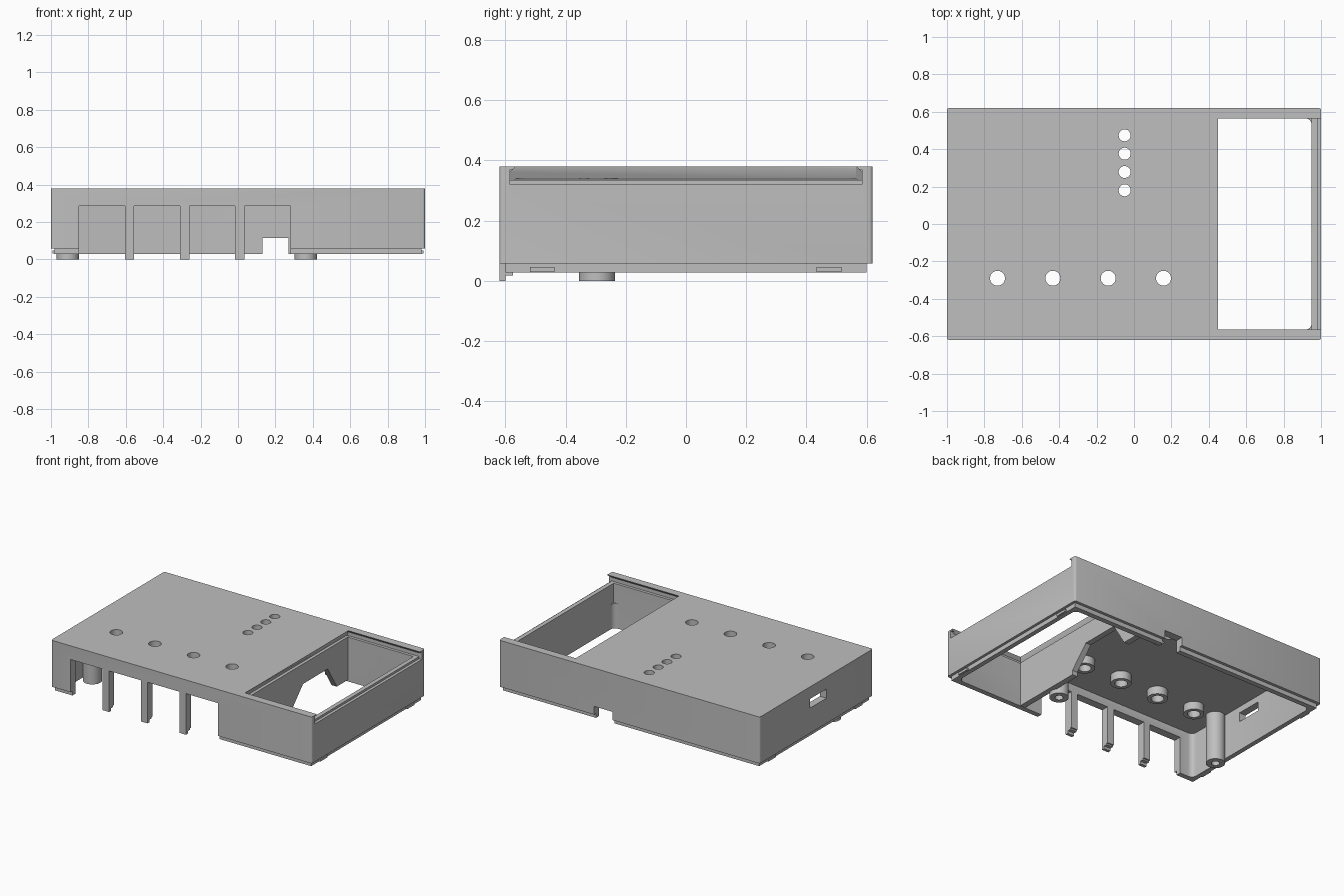
import bpy, bmesh, math
from mathutils import Vector

if "Cube" in bpy.data.objects:
    bpy.data.objects.remove(bpy.data.objects["Cube"], do_unlink=True)

grey = bpy.data.materials.new("plain grey")
grey.use_nodes = True
grey.diffuse_color = (0.52, 0.52, 0.52, 1)
grey.node_tree.nodes["Principled BSDF"].inputs["Base Color"].default_value = grey.diffuse_color


def finish(name, bm):
    bmesh.ops.recalc_face_normals(bm, faces=bm.faces)
    mesh = bpy.data.meshes.new(name)
    bm.to_mesh(mesh)
    bm.free()
    mesh.materials.append(grey)
    ob = bpy.data.objects.new(name, mesh)
    bpy.context.collection.objects.link(ob)
    return ob


def box(name, x, y, z, round_edges=0, segments=4):
    bm = bmesh.new()
    bmesh.ops.create_cube(bm, size=1)
    for v in bm.verts:
        v.co = Vector([(r[0] + r[1]) / 2 + c * (r[1] - r[0]) for r, c in zip((x, y, z), v.co)])
    if round_edges:
        upright = [e for e in bm.edges if abs(e.verts[0].co.z - e.verts[1].co.z) > 1e-4]
        bmesh.ops.bevel(bm, geom=upright, offset=round_edges, segments=segments,
                        profile=0.5, affect='EDGES')
    return finish(name, bm)


def cylinder(name, x, y, z, radius, sides=32):
    bm = bmesh.new()
    bmesh.ops.create_cone(bm, cap_ends=True, segments=sides, radius1=radius,
                          radius2=radius, depth=z[1] - z[0])
    bmesh.ops.translate(bm, verts=bm.verts, vec=(x, y, (z[0] + z[1]) / 2))
    return finish(name, bm)


def prism(name, outline, x):
    """Extrude a (y, z) outline along x."""
    bm = bmesh.new()
    face = bm.faces.new([bm.verts.new((x[0], y, z)) for y, z in outline])
    new = bmesh.ops.extrude_face_region(bm, geom=[face])["geom"]
    bmesh.ops.translate(bm, verts=[g for g in new if isinstance(g, bmesh.types.BMVert)],
                        vec=(x[1] - x[0], 0, 0))
    return finish(name, bm)


def combine(target, tool, operation='DIFFERENCE'):
    mod = target.modifiers.new("combine", 'BOOLEAN')
    mod.operation, mod.object, mod.solver = operation, tool, 'EXACT'
    bpy.context.view_layer.objects.active = target
    bpy.ops.object.modifier_apply(modifier=mod.name)
    bpy.data.objects.remove(tool, do_unlink=True)


def smooth(ob):
    bpy.ops.object.select_all(action='DESELECT')
    ob.select_set(True)
    bpy.context.view_layer.objects.active = ob
    bpy.ops.object.shade_smooth_by_angle(angle=math.radians(30))


# Hollow shell with a recessed rim underneath
shell = box("shell", (-1, 1), (-.62, .62), (.058, .38), .012, 3)
combine(shell, box("rim", (-.982, .982), (-.6, .6), (.028, .1)), 'UNION')
combine(shell, box("cavity", (-.95, .95), (-.565, .565), (-.1, .34), .035))

# Window with a dovetail slide-in groove open at the +x end
combine(shell, box("window", (.45, .95), (-.565, .565), (.2, .5), .0))
groove = prism("groove", [(-.585, .335), (.585, .335), (.585, .36), (.555, .39), (-.555, .39), (-.585, .36)],
               (.43, 1.1))
for v in groove.data.vertices:
    if v.co.x < .5 and v.co.z > .37:
        v.co.x = .46
combine(shell, groove)
combine(shell, box("groove_step", (.98, 1.1), (-.585, .585), (.32, .37)))

# Front openings, leaving narrow posts between them
for left, right in ((-.85, -.605), (-.555, -.31), (-.26, -.015), (.035, .28)):
    combine(shell, box("front_opening", (left, right), (-.7, -.55), (-.1, .285)))

# Back notch and side slot
combine(shell, box("back_notch", (.13, .27), (.5, .7), (-.1, .115)))
combine(shell, box("side_slot", (-1.1, -.9), (-.11, .07), (.233, .296)))

# Button holes and indicator holes in the top
buttons = [(-.73 + .296 * i, -.29) for i in range(4)]
for x, y in buttons:
    combine(shell, cylinder("button_hole", x, y, (.2, .5), .04))
for i in range(4):
    combine(shell, cylinder("indicator_hole", -.05, .18 + .098 * i, (.2, .5), .032))
smooth(shell)

# Guide collars under the button holes
for x, y in buttons:
    collar = cylinder("button_collar", x, y, (.285, .345), .065)
    combine(collar, cylinder("bore", x, y, (.2, .5), .04))
    smooth(collar)

# Screw bosses
for x in (-.91, .362):
    boss = cylinder("screw_boss", x, -.295, (0, .345), .06)
    combine(boss, cylinder("bore", x, -.295, (-.1, .25), .026))
    smooth(boss)

# Partition beside the window, with a raised cable passage
prism("partition", [(-.57, .03), (-.06, .03), (-.06, .06), (.07, .2), (.34, .2),
                    (.44, .04), (.57, .04), (.57, .338), (-.57, .338)], (.41, .45))

# Feet and hooks on the posts
for x in (-.58, -.285, .01):
    span = (x - .025, x + .025)
    box("post_foot", span, (-.62, -.599), (0, .06))
    box("post_hook", span, (-.6, -.575), (.018, .03))

# Snap tabs on both end rims
for side in (-1, 1):
    for y in (-.477, .475):
        box("snap_tab", sorted((side * .975, side * .993)), (y - .041, y + .041), (.03, .046))
